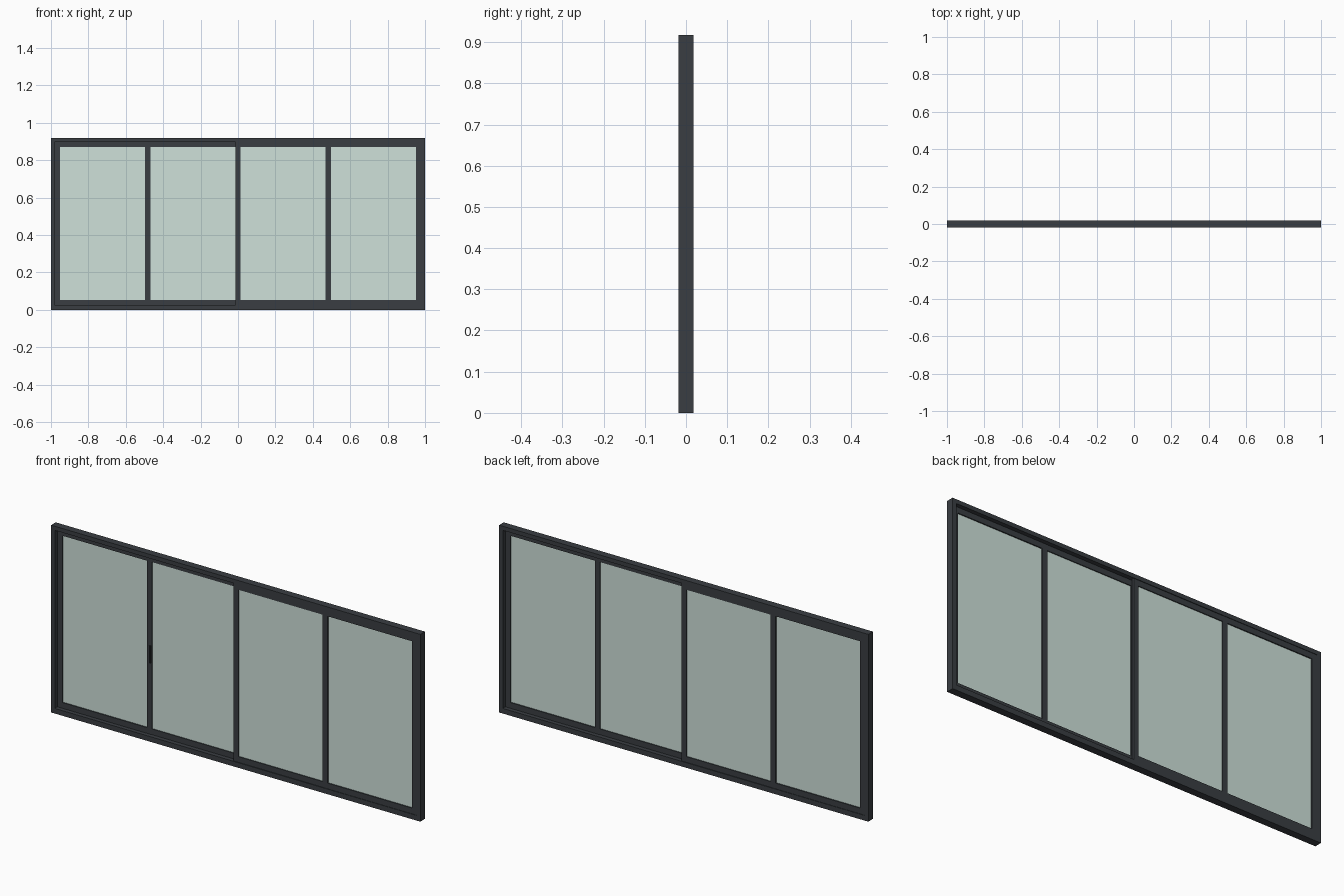
import bpy, bmesh
from mathutils import Matrix, Vector

if "Cube" in bpy.data.objects:
    bpy.data.objects.remove(bpy.data.objects["Cube"])

W, H, D = 2.0, 0.917, 0.036      # overall size
JAMB, SILL, HEAD = 0.02, 0.025, 0.02
STILE, RAIL = 0.027, 0.028       # sash bar widths
TRACK = 0.009                    # glass distance from the centre plane


def material(name, rgba):
    m = bpy.data.materials.new(name)
    m.diffuse_color = rgba
    m.use_nodes = True
    m.node_tree.nodes["Principled BSDF"].inputs["Base Color"].default_value = m.diffuse_color
    return m


metal = material("dark_metal", (0.042, 0.048, 0.055, 1))
glass = material("tinted_glass", (0.62, 0.75, 0.70, 0.45))


def boxes(name, spans, mat):
    """One object from (x0, x1, y0, y1, z0, z1) boxes."""
    bm = bmesh.new()
    for x0, x1, y0, y1, z0, z1 in spans:
        c = Vector((x0 + x1, y0 + y1, z0 + z1)) / 2
        s = Matrix.Diagonal((x1 - x0, y1 - y0, z1 - z0, 1))
        bmesh.ops.create_cube(bm, size=1, matrix=Matrix.Translation(c) @ s)
    me = bpy.data.meshes.new(name)
    bm.to_mesh(me)
    bm.free()
    me.materials.append(mat)
    ob = bpy.data.objects.new(name, me)
    bpy.context.collection.objects.link(ob)
    return ob


def ring(x0, x1, y0, y1, z0, z1, left, right, bottom, top):
    """Bars around a rectangular opening; a zero width leaves a bar out."""
    bars = [(x0 + left, x1 - right, y0, y1, z0, z0 + bottom),
            (x0 + left, x1 - right, y0, y1, z1 - top, z1)]
    if left:
        bars.append((x0, x0 + left, y0, y1, z0, z1))
    if right:
        bars.append((x1 - right, x1, y0, y1, z0, z1))
    return bars


# Outer frame
boxes("outer_frame", ring(-W / 2, W / 2, -D / 2, D / 2, 0, H,
                          JAMB, JAMB, SILL, HEAD), metal)

# Left pair on the back track, right pair on the front track;
# neighbours in a pair share the outer sash's stile
edge = W / 2 - JAMB
seam, meet = 0.469, STILE / 2
half = 0.0055                    # half thickness of the middle sashes
sashes = [
    ("outer_left", -edge, -seam, TRACK, 0.0065, STILE, STILE),
    ("inner_left", -seam, meet, TRACK, half, 0, STILE),
    ("inner_right", -meet, seam, -TRACK, half, STILE, 0),
    ("outer_right", seam, edge, -TRACK, 0.0065, STILE, STILE),
]
z0, z1 = SILL, H - HEAD
for name, x0, x1, y, t, left, right in sashes:
    boxes(name + "_sash", ring(x0, x1, y - t, y + t, z0, z1,
                               left, right, RAIL, STILE), metal)
    boxes(name + "_glass", [(x0 + left, x1 - right, y - 0.001, y + 0.001,
                             z0 + RAIL, z1 - STILE)], glass)

# Slim pull handle on the left shared stile
boxes("pull_handle", [(-0.481, -0.474, -0.003, 0.003, 0.375, 0.46)], metal)
